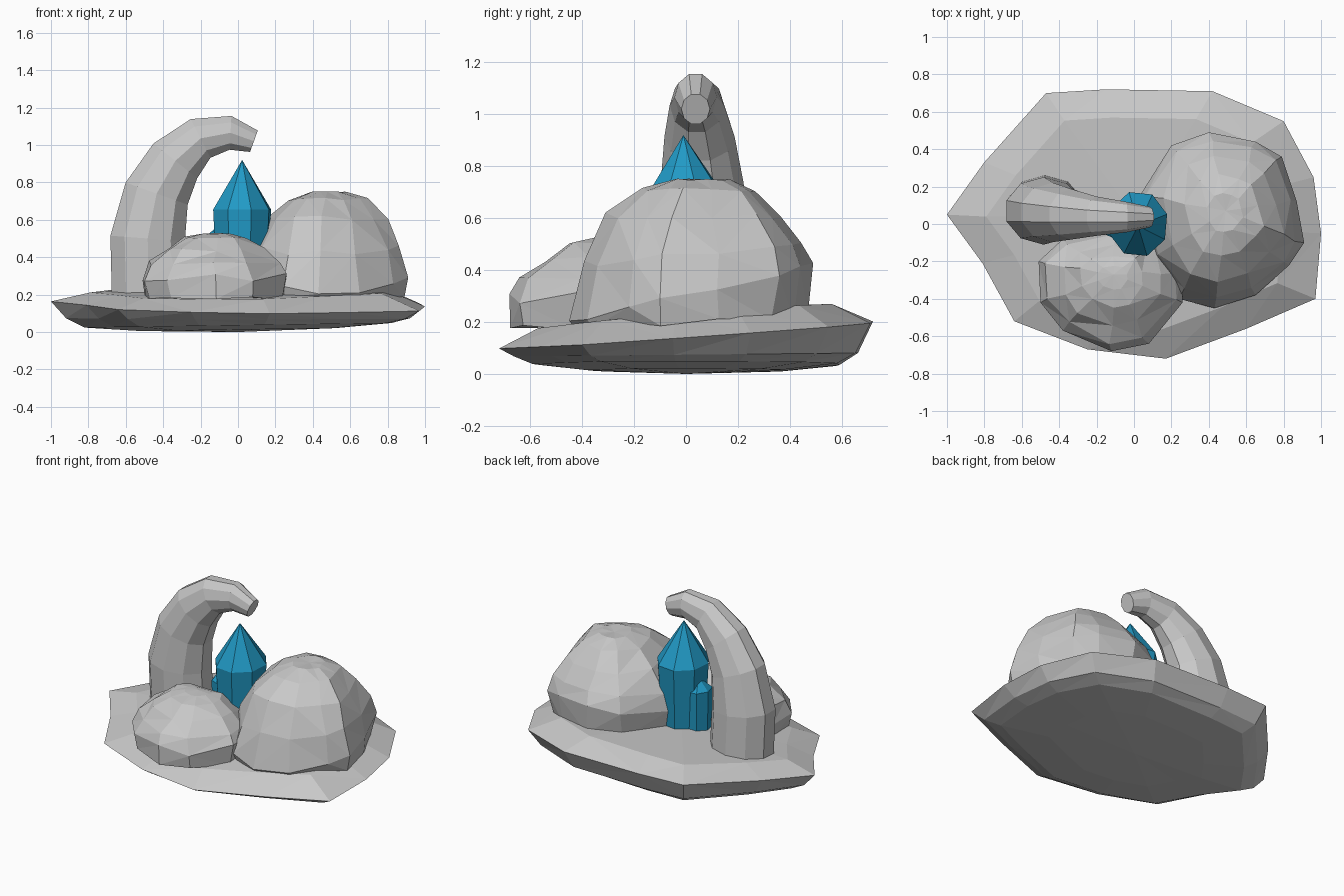
import bpy, bmesh, math, random
from mathutils import Vector

old = bpy.data.objects.get("Cube")
if old:
    bpy.data.objects.remove(old, do_unlink=True)


def material(name, rgb):
    m = bpy.data.materials.new(name)
    m.use_nodes = True
    m.diffuse_color = (*rgb, 1)
    m.node_tree.nodes["Principled BSDF"].inputs["Base Color"].default_value = (*rgb, 1)
    return m


STONE = material("grey stone", (0.58, 0.58, 0.58))
CRYSTAL = material("blue crystal", (0.015, 0.32, 0.56))


def loft(name, rings, mat, start=None, end=None, triangulate=False):
    """Skin equal-length rings; close each end with a fan to a point or a flat cap."""
    bm = bmesh.new()
    loops = [[bm.verts.new(p) for p in ring] for ring in rings]
    n = len(loops[0])
    for a, b in zip(loops, loops[1:]):
        for i in range(n):
            j = (i + 1) % n
            bm.faces.new((a[i], a[j], b[j], b[i]))
    for loop, tip in ((loops[0], start), (loops[-1], end)):
        if tip is None:
            bm.faces.new(loop)
        else:
            v = bm.verts.new(tip)
            for i in range(n):
                bm.faces.new((loop[i], loop[(i + 1) % n], v))
    if triangulate:
        bmesh.ops.triangulate(bm, faces=bm.faces[:])
    bmesh.ops.recalc_face_normals(bm, faces=bm.faces[:])
    mesh = bpy.data.meshes.new(name)
    bm.to_mesh(mesh)
    bm.free()
    mesh.materials.append(mat)
    obj = bpy.data.objects.new(name, mesh)
    bpy.context.collection.objects.link(obj)
    return obj


def scaled(outline, centre, s, z, tilt_x, tilt_y):
    """Shrink an outline towards a centre on a tilted plane of height z at that centre."""
    ring = []
    for x, y in outline:
        dx, dy = (x - centre[0]) * s, (y - centre[1]) * s
        ring.append(Vector((centre[0] + dx, centre[1] + dy, z + tilt_x * dx + tilt_y * dy)))
    return ring


# Ground slab: tilted rim, undercut sides, gently sloping top
slab = [(-1, .05), (-.8, .33), (-.47, .7), (-.15, .72), (.42, .71), (.8, .55), (.96, .25),
        (1, -.05), (.97, -.4), (.6, -.56), (.17, -.72), (-.25, -.67), (-.64, -.52), (-.81, -.21)]
slab_levels = [(.52, .013, .015, 0), (.82, .036, .015, 0), (.92, .074, 0, .01),
               (1, .15, -.01, .07), (.79, .22, .015, .08)]
loft("ground_slab", [scaled(slab, (0, 0), *level) for level in slab_levels],
     STONE, start=(0, 0, 0), end=(0, .05, .25), triangulate=True)


# Boulders: rough domes with chipped vertices
def boulder(name, outline, top, levels, peak, seed):
    rng = random.Random(seed)
    rings = []
    for s, z, tilt in levels:
        ring = scaled(outline, top, s, z, 0, tilt)
        for p in ring:
            if s < 1:
                p += Vector([rng.uniform(-.016, .016) * s for _ in range(3)])
            else:
                p.z += rng.uniform(-.03, .03)
        rings.append(ring)
    loft(name, rings, STONE, end=(*top, peak), triangulate=True)


boulder("large_boulder",
        [(.03, .15), (.2, .42), (.4, .49), (.65, .44), (.79, .36), (.87, .12),
         (.91, -.1), (.83, -.22), (.65, -.38), (.43, -.45), (.24, -.4), (.1, -.2)],
        (.49, .07), [(.93, .2, .06), (1, .32, .2), (.91, .47, .1), (.72, .61, 0),
                     (.47, .71, 0), (.22, .75, 0)], .745, 4)
boulder("small_boulder",
        [(-.51, -.2), (-.5, -.42), (-.38, -.57), (-.12, -.68), (.08, -.64), (.26, -.42),
         (.26, -.25), (.15, -.08), (-.1, -.03), (-.38, -.08)],
        (-.11, -.27), [(.96, .18, 0), (1, .29, 0), (.88, .37, 0), (.68, .44, 0),
                       (.43, .505, 0), (.2, .525, 0)], .53, 9)

# Curved horn-shaped rock: tapered tube along a bent path
horn = [(-.475, .08, .2, .21), (-.483, .07, .5, .21), (-.435, .062, .74, .185),
        (-.335, .052, .915, .157), (-.2, .042, 1.035, .122), (-.04, .037, 1.065, .095),
        (.085, .037, 1.02, .064)]
points = [Vector(h[:3]) for h in horn]
horn_rings = []
for i, h in enumerate(horn):
    along = (points[min(i + 1, len(horn) - 1)] - points[max(i - 1, 0)]).normalized()
    side = Vector((0, 1, 0))
    out = side.cross(along).normalized()
    angles = [math.tau * (k + .5) / 10 for k in range(10)]
    horn_rings.append([points[i] + out * h[3] * math.cos(a) + side * h[3] * .86 * math.sin(a)
                       for a in angles])
loft("curved_horn_rock", horn_rings, STONE)


# Crystals: faceted columns with pointed tips
def crystal(name, x, y, foot, radius, shoulder, tip, sides, tip_shift=0):
    def ring(r, z):
        return [Vector((x + r * math.cos(math.tau * k / sides + .3),
                        y + r * 1.1 * math.sin(math.tau * k / sides + .3), z))
                for k in range(sides)]
    loft(name, [ring(foot, .18), ring(radius, shoulder)], CRYSTAL, end=(x, y + tip_shift, tip))


crystal("large_crystal", .022, 0, .138, .162, .655, .92, 8, -.01)
crystal("small_crystal", -.1, .01, .076, .084, .5, .575, 7)
